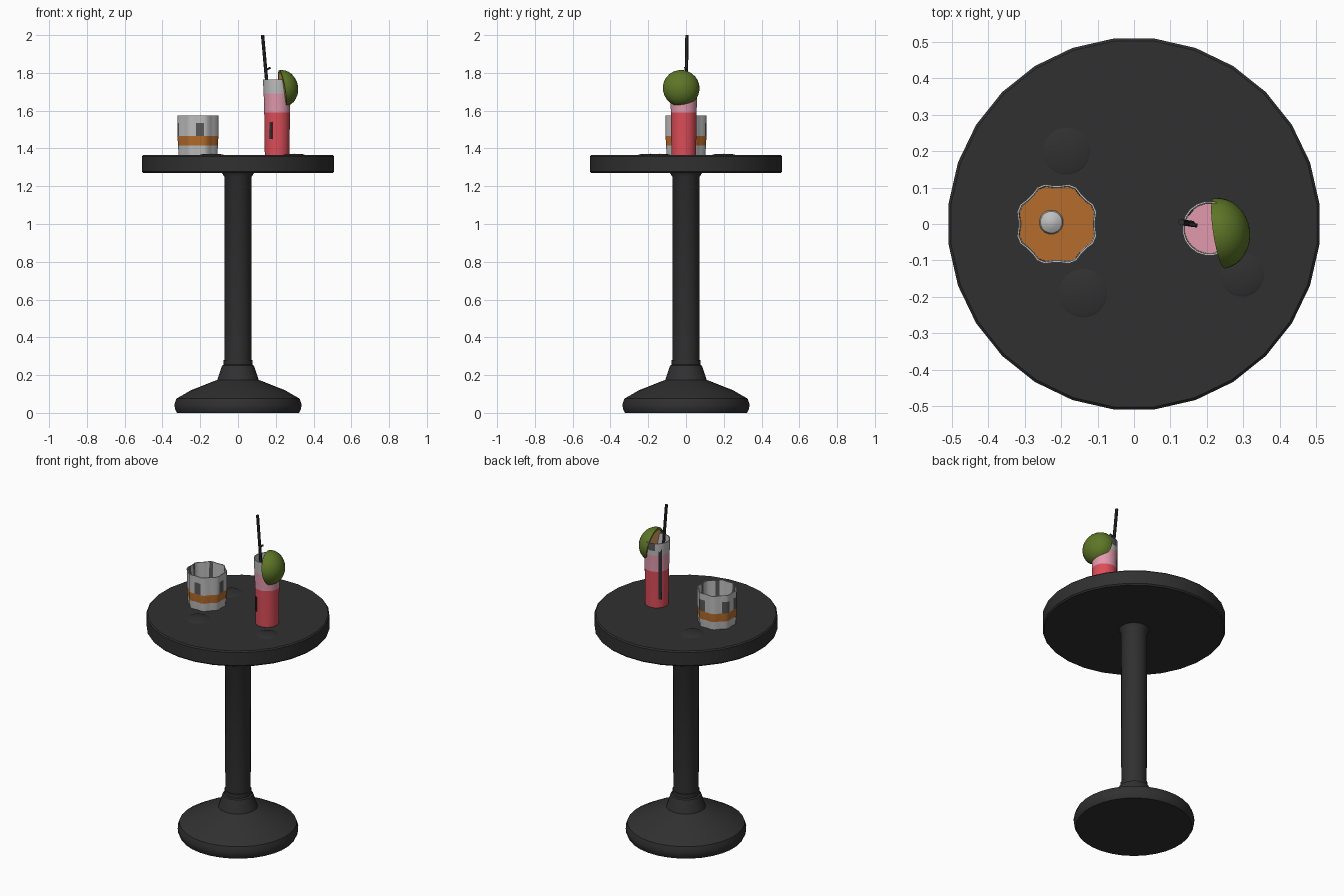
import bpy
import math
from mathutils import Vector

cube = bpy.data.objects.get("Cube")
if cube:
    bpy.data.objects.remove(cube, do_unlink=True)


def material(name, r, g, b):
    m = bpy.data.materials.new(name)
    m.use_nodes = True
    m.diffuse_color = (r, g, b, 1)
    bsdf = next(n for n in m.node_tree.nodes if n.type == 'BSDF_PRINCIPLED')
    bsdf.inputs["Base Color"].default_value = (r, g, b, 1)
    return m


BLACK = material("charcoal", 0.03, 0.03, 0.03)
GLASS = material("clear_glass", 0.52, 0.52, 0.52)
SMOKE = material("smoky_glass", 0.10, 0.10, 0.10)
AMBER = material("amber_drink", 0.46, 0.15, 0.025)
RED = material("red_drink", 0.72, 0.075, 0.10)
PINK = material("pink_drink", 0.76, 0.32, 0.42)
GREEN = material("lime_peel", 0.11, 0.18, 0.02)
PEACH = material("fruit_flesh", 0.80, 0.38, 0.13)


def lathe(name, profile, sides, colours, at=(0, 0, 0), axis=(0, 0, 1),
          shape=lambda a: 1.0, streak=None):
    """Revolve (radius, height) points; colours gives one material per band."""
    verts, rings, faces, mats = [], [], [], []
    for r, z in profile:
        if r == 0:
            rings.append([len(verts)] * sides)
            verts.append((0, 0, z))
        else:
            rings.append(list(range(len(verts), len(verts) + sides)))
            for i in range(sides):
                a = math.tau * (i + 0.5) / sides
                s = r * shape(a)
                verts.append((s * math.cos(a), s * math.sin(a), z))
    if not isinstance(colours, list):
        colours = [colours] * (len(profile) - 1)
    palette = list(dict.fromkeys(colours + ([SMOKE] if streak else [])))
    for b in range(len(profile) - 1):
        lo, hi = rings[b], rings[b + 1]
        for i in range(sides):
            j = (i + 1) % sides
            faces.append(list(dict.fromkeys((lo[i], lo[j], hi[j], hi[i]))))
            dark = streak and streak(b, i)
            mats.append(palette.index(SMOKE if dark else colours[b]))
    mesh = bpy.data.meshes.new(name)
    mesh.from_pydata(verts, [], faces)
    for m in palette:
        mesh.materials.append(m)
    mesh.polygons.foreach_set("material_index", mats)
    ob = bpy.data.objects.new(name, mesh)
    bpy.context.collection.objects.link(ob)
    ob.location = at
    ob.rotation_euler = Vector(axis).to_track_quat('Z', 'Y').to_euler()
    bpy.ops.object.select_all(action='DESELECT')
    ob.select_set(True)
    bpy.context.view_layer.objects.active = ob
    bpy.ops.object.shade_smooth_by_angle(angle=math.radians(35))
    return ob


def rod(name, start, end, radius, colour):
    start, end = Vector(start), Vector(end)
    h = (end - start).length
    return lathe(name, [(0, 0), (radius, 0), (radius, h), (0, h)], 8, colour,
                 at=start, axis=end - start)


# Pedestal table
lathe("table_base", [(0, 0), (.325, 0), (.335, .02), (.338, .045), (.328, .075),
                     (.25, .12), (.11, .175), (.105, .19), (.085, .25),
                     (.076, .255), (.076, .28), (0, .28)], 32, BLACK)
lathe("table_column", [(0, .2), (.071, .2), (.073, 1.25), (.085, 1.27),
                       (0, 1.28)], 24, BLACK)
TOP = 1.365
lathe("table_top", [(0, 1.27), (.505, 1.27), (.512, 1.278), (.512, 1.358),
                    (.505, TOP), (0, TOP)], 28, BLACK)

# Coasters
for n, (x, y, r) in enumerate([(-.185, .2, .065), (-.14, -.19, .067),
                               (.297, -.14, .06)], 1):
    lathe(f"coaster_{n}", [(r, 0), (r * .85, .004), (0, .007)], 20, BLACK,
          at=(x, y, TOP))


# Short tumbler with eight scalloped sides
def scallop(a):
    return 1 + 0.05 * math.cos(8 * (a - math.pi / 8))


tumbler_at = (-.212, .0, TOP)
lathe("tumbler", [(0, .001), (.103, .001), (.107, .05), (.109, .1),
                  (.109, .17), (.11, .21), (.105, .21), (.103, .1)],
      32, [GLASS, GLASS, AMBER, GLASS, GLASS, GLASS, GLASS],
      at=tumbler_at, shape=scallop,
      streak=lambda b, i: b == 3 and i % 7 in (0, 1) or b == 6 and i % 5 == 0)
lathe("tumbler_drink", [(.106, .098), (0, .098)], 32, AMBER,
      at=tumbler_at, shape=scallop)
lathe("ice_ball", [(.035, 0), (.03, .012), (.017, .02), (0, .024)], 16, GLASS,
      at=(-.227, .005, TOP + .094))

# Tall glass with a layered drink
tall_at = (.207, -.012, TOP)
lathe("tall_glass", [(0, .001), (.066, .001), (.069, .225), (.072, .325),
                     (.074, .355), (.075, .4), (.07, .4), (.068, .322)],
      20, [RED, RED, PINK, GLASS, GLASS, GLASS, GLASS], at=tall_at,
      streak=lambda b, i: b == 4 and i in (13, 14, 15))
lathe("tall_glass_drink", [(.071, .322), (0, .322)], 20, PINK, at=tall_at)

# Straw, with its small stirrer hook and the strips that show through the glass
rod("straw", (.175, -.002, 1.5), (.13, .005, 2.0), .009, BLACK)
rod("straw_hook", (.147, .0, 1.815), (.172, -.004, 1.828), .006, BLACK)


def strip(name, angle, low, high, width):
    a = math.radians(angle)
    bpy.ops.mesh.primitive_cube_add(size=1, location=(
        tall_at[0] + .069 * math.cos(a), tall_at[1] + .069 * math.sin(a),
        (low + high) / 2), rotation=(0, 0, a))
    ob = bpy.context.object
    ob.name = name
    ob.scale = (.008, width, high - low)
    ob.data.materials.append(BLACK)


strip("straw_strip_back", 140, 1.42, 1.73, .018)
strip("straw_strip_front", 242, 1.45, 1.54, .014)

# Fruit half on the rim: flesh disc, peel ring and peel dome
R, DEPTH = .098, .084
dome = [(R * math.cos(t), DEPTH * math.sin(t))
        for t in (k * math.pi / 16 for k in range(8))] + [(0, DEPTH)]
lathe("fruit_half", [(0, 0), (.08, 0)] + dome, 24,
      [PEACH] + [GREEN] * 9, at=(.234, -.026, 1.718), axis=(1, .16, .17))
